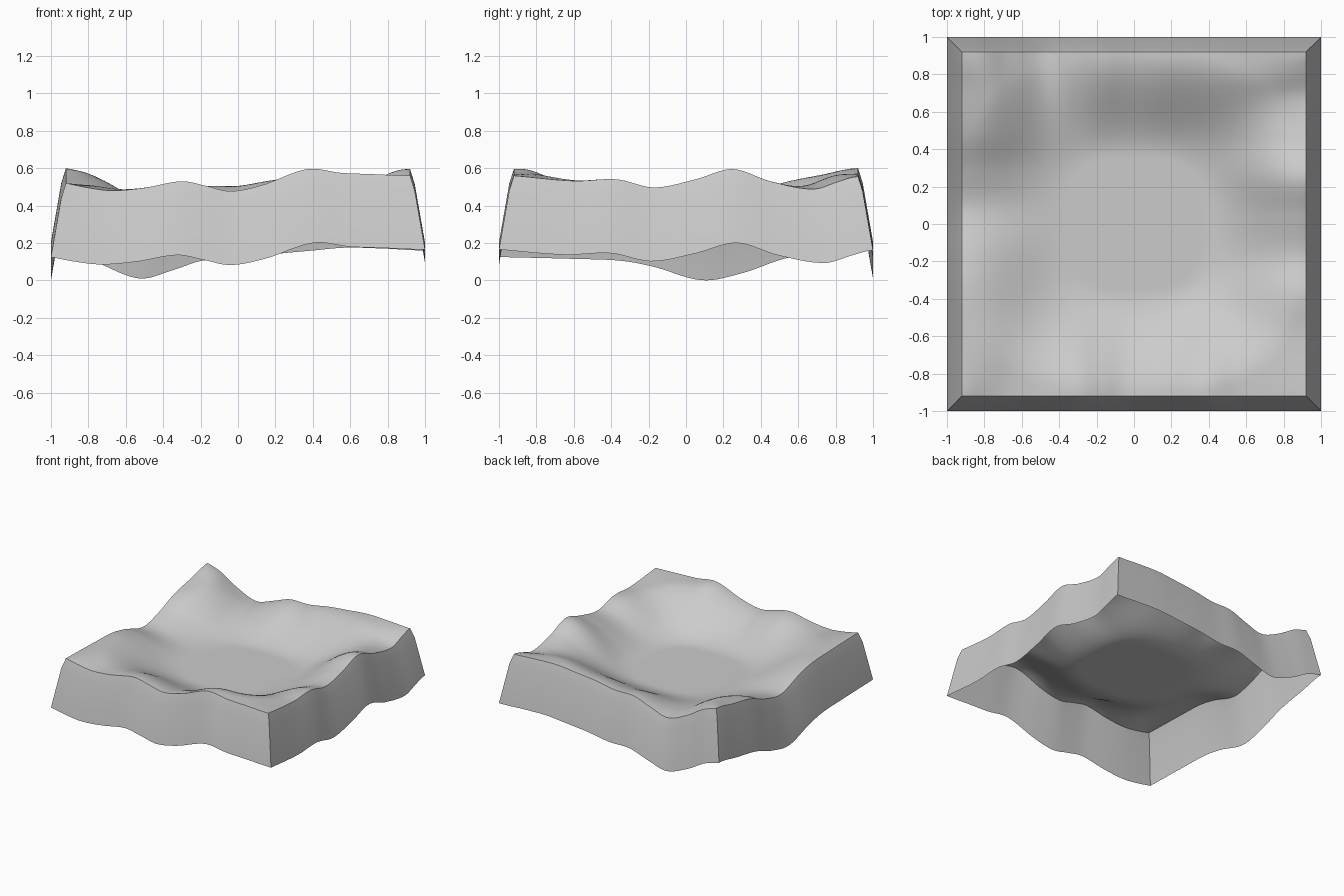
import bpy, bmesh

if "Cube" in bpy.data.objects:
    bpy.data.objects.remove(bpy.data.objects["Cube"])

RIM, FLOOR, N = 0.92, 0.315, 72

# Height of the rim along each side, as (position, height)
FRONT = [(-.92, .52), (-.8, .495), (-.67, .48), (-.5, .495), (-.3, .53), (-.17, .505), (-.04, .477),
         (.13, .51), (.37, .595), (.55, .575), (.72, .568), (.92, .56)]
BACK = [(-.92, .60), (-.8, .56), (-.66, .475), (-.48, .405), (-.32, .45), (-.17, .502), (0, .505),
        (.18, .535), (.37, .555), (.53, .57), (.72, .565), (.92, .555)]
LEFT = [(-.92, .52), (-.55, .51), (-.32, .50), (-.16, .468), (.08, .396), (.28, .435), (.48, .51),
        (.72, .56), (.92, .60)]
RIGHT = [(-.92, .56), (-.6, .532), (-.37, .54), (-.17, .497), (.05, .54), (.25, .595), (.45, .53),
         (.68, .488), (.82, .53), (.92, .555)]


def spline(pts, t):
    """Smooth curve through the points."""
    def slope(i):
        if i in (0, len(pts) - 1):
            return 0 if i else (pts[1][1] - pts[0][1]) / (pts[1][0] - pts[0][0])
        return (pts[i+1][1] - pts[i-1][1]) / (pts[i+1][0] - pts[i-1][0])
    i = 0
    while i < len(pts) - 2 and t > pts[i+1][0]:
        i += 1
    (x0, y0), (x1, y1) = pts[i], pts[i+1]
    w = x1 - x0
    u = min(1, max(0, (t - x0) / w))
    return (y0 * (2*u**3 - 3*u*u + 1) + slope(i) * w * (u**3 - 2*u*u + u)
            + y1 * (3*u*u - 2*u**3) + slope(i+1) * w * (u**3 - u*u))


def smooth(a, b, d):
    u = min(1, max(0, (d - a) / (b - a)))
    return u * u * (3 - 2 * u)


def height(x, y):
    """Nearest rims blended inwards, faded to a rounded flat floor."""
    side, end = spline(RIGHT if x > 0 else LEFT, y), spline(BACK if y > 0 else FRONT, x)
    wx, wy = min(1, abs(x) / RIM) ** 4, min(1, abs(y) / RIM) ** 4
    a, b = wx * (1 - wy) + 1e-9, wy * (1 - wx) + 1e-9
    rim = (a * side + b * end) / (a + b)
    r = (abs(x) ** 3.2 + abs(y) ** 3.2) ** (1 / 3.2)
    return FLOOR + (rim - FLOOR) * smooth(.36, .91, r)


bm = bmesh.new()

# Bowl-shaped ground surface
co = [RIM * (2 * i / N - 1) for i in range(N + 1)]
g = [[bm.verts.new((x, y, height(x, y))) for y in co] for x in co]
for i in range(N):
    for j in range(N):
        bm.faces.new((g[i][j], g[i+1][j], g[i+1][j+1], g[i][j+1]))

# Skirt flaring down from the rim, open underneath
rim = ([g[i][0] for i in range(N)] + [g[N][j] for j in range(N)]
       + [g[i][N] for i in range(N, 0, -1)] + [g[0][j] for j in range(N, 0, -1)])
loop = rim
for out, drop in ((.945, .08), (1.0, .395)):
    k = out / RIM
    ring = [bm.verts.new((v.co.x * k, v.co.y * k, v.co.z - drop)) for v in rim]
    for i in range(len(loop)):
        n = (i + 1) % len(loop)
        bm.faces.new((loop[i], ring[i], ring[n], loop[n]))
    loop = ring

mesh = bpy.data.meshes.new("terrain_tile")
bm.to_mesh(mesh)
bm.free()
tile = bpy.data.objects.new("terrain_tile", mesh)
bpy.context.collection.objects.link(tile)

mat = bpy.data.materials.new("light grey")
mat.diffuse_color = (.6, .6, .6, 1)
mat.use_nodes = True
mat.node_tree.nodes["Principled BSDF"].inputs["Base Color"].default_value = mat.diffuse_color
mesh.materials.append(mat)

# Smooth ground, sharp rim and corners
bpy.context.view_layer.objects.active = tile
tile.select_set(True)
bpy.ops.object.shade_smooth_by_angle(angle=0.6)
